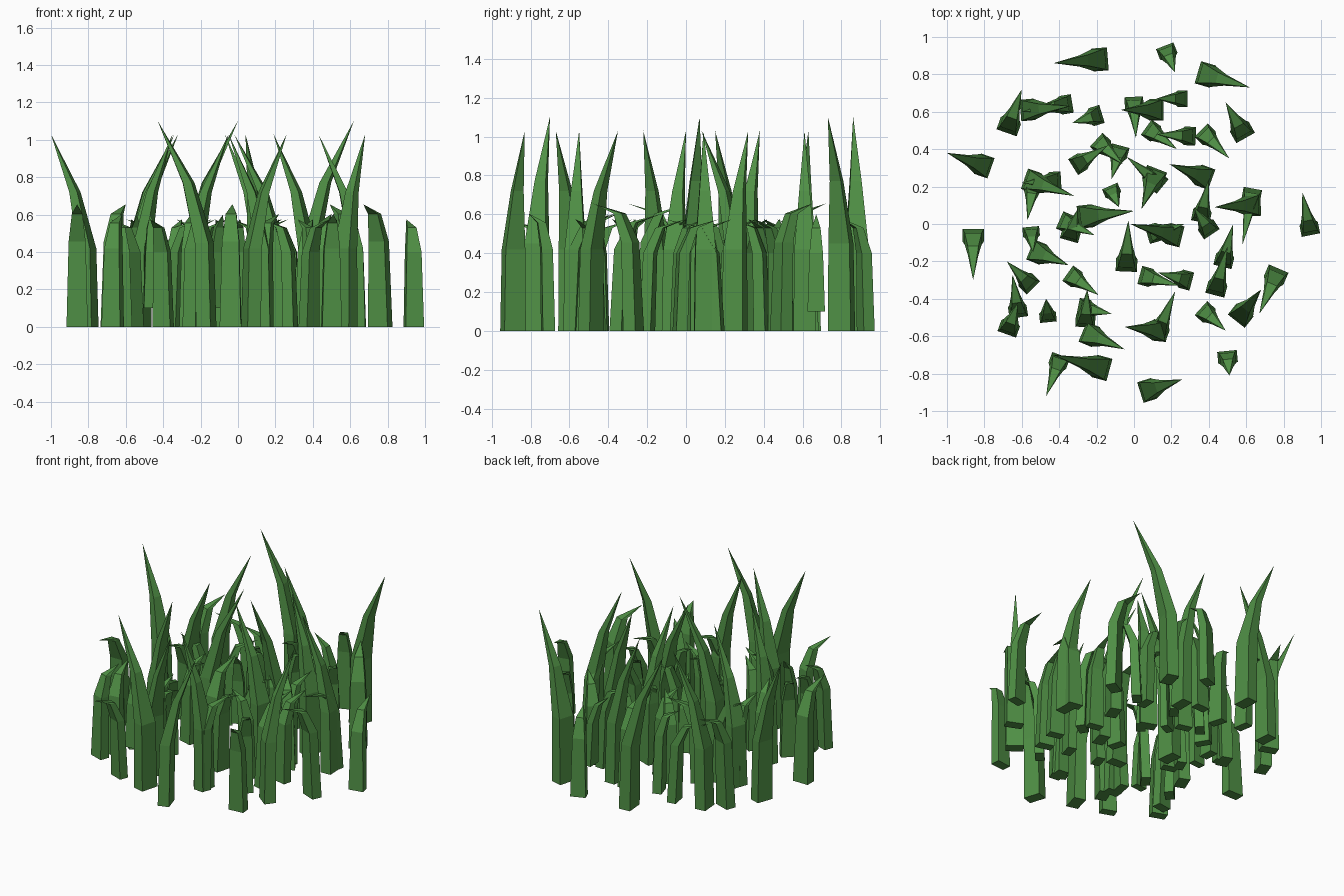
import bpy, bmesh
from mathutils import Vector

green = bpy.data.materials.new("grass_green")
green.diffuse_color = (0.08, 0.28, 0.06, 1)

# Blade profiles: (fraction of reach, height, width, thickness); the last row is the tip
TALL = [(0, 0, .115, .075), (.04, .42, .105, .07), (.36, .72, .055, .045), (1, 1.03, 0, 0)]
HOOK = [(0, 0, .10, .06), (.08, .40, .08, .055), (.34, .53, .05, .04), (1, .575, 0, 0)]
SHORT = [(0, .1, .09, .05), (.1, .4, .07, .045), (.4, .53, .045, .035), (1, .6, 0, 0)]


def blade(name, profile, bx, by, tx, ty, s=1.0):
    """Four-sided tapering blade from base (bx, by), leaning to tip (tx, ty)."""
    lean = Vector((tx - bx, ty - by, 0))
    out = lean.normalized()
    side = Vector((-out.y, out.x, 0))
    bm = bmesh.new()
    rings = []
    for f, z, w, t in profile[:-1]:
        c = Vector((bx, by, z * s)) + lean * f
        rings.append([bm.verts.new(c + side * (w * s * i / 2) + out * (t * s * j / 2))
                      for i, j in ((-1, -1), (1, -1), (1, 1), (-1, 1))])
    tip = bm.verts.new((tx, ty, profile[-1][1] * s))
    bm.faces.new(rings[0])
    for a, b in zip(rings, rings[1:]):
        for k in range(4):
            bm.faces.new((a[k], a[(k + 1) % 4], b[(k + 1) % 4], b[k]))
    for k in range(4):
        bm.faces.new((rings[-1][k], rings[-1][(k + 1) % 4], tip))
    bmesh.ops.recalc_face_normals(bm, faces=bm.faces)
    me = bpy.data.meshes.new(name)
    bm.to_mesh(me)
    bm.free()
    me.materials.append(green)
    bpy.context.collection.objects.link(bpy.data.objects.new(name, me))


# Placement of each kind: base x, y, tip x, y
large_tall = [(-.18, .88, -.43, .86), (.38, .80, .62, .73),
              (-.26, .04, 0, .07), (-.17, -.77, -.43, -.70)]
tall = [(-.57, .61, -.34, .63), (.12, .61, -.07, .61),
        (-.80, .31, -1, .38), (-.55, .23, -.32, .15), (.38, .25, .19, .32),
        (-.24, -.59, -.05, -.67), (-.52, -.15, -.35, -.22),
        (.07, -.89, .26, -.83), (.57, -.49, .68, -.35), (.14, -.57, -.05, -.55),
        (.22, -.06, -.02, 0), (.64, .10, .43, .09), (.11, .26, .04, .08)]
large_hook = [(-.67, .52, -.60, .72), (-.86, -.06, -.86, -.30), (.76, -.27, .67, -.48),
              (.58, .49, .49, .65), (-.04, -.22, -.03, .02)]
hook = [(.175, .925, .22, .81), (-.36, .64, -.60, .60), (-.20, .58, -.33, .54),
        (0, .65, .01, .46), (.38, .48, .51, .35), (.30, .47, .12, .48),
        (.09, .50, .23, .40), (-.30, .32, -.14, .42), (-.08, .39, -.12, .24),
        (-.18, .43, -.06, .32), (-.42, .23, -.60, .22), (-.54, .21, -.57, .02),
        (.13, .22, -.04, .36), (-.37, .01, -.21, -.06), (-.34, -.06, -.30, .08),
        (-.56, -.32, -.68, -.20), (-.62, -.47, -.65, -.27),
        (-.33, -.28, -.19, -.38), (-.27, -.45, -.12, -.48), (-.40, -.73, -.47, -.92),
        (.38, -.47, .49, -.57), (.06, -.28, .24, -.33), (.28, -.30, .13, -.26),
        (.48, -.20, .53, 0), (.10, -.05, .27, 0), (.36, .04, .40, .24),
        (.40, -.03, .32, .09), (.63, .16, .58, -.11), (.94, -.03, .90, .17)]
# Hooked blades leaning towards the back, plus one upright front blade
back_hook = [(-.67, -.56, -.62, -.42), (-.26, -.52, -.25, -.35), (.13, -.58, .22, -.36),
             (.44, -.35, .50, -.12), (.50, -.71, .51, -.81)]
short = [(.26, .67, .12, .67), (-.12, .18, -.08, .09), (-.46, -.50, -.47, -.40),
         (-.55, -.04, -.54, -.15)]

for name, profile, spots, s in (("large_tall_blade", TALL, large_tall, 1.07),
                                ("tall_blade", TALL, tall, 1.0),
                                ("large_hooked_blade", HOOK, large_hook, 1.14),
                                ("hooked_blade", HOOK, hook, 1.0),
                                ("back_hooked_blade", HOOK, back_hook, 1.05),
                                ("short_blade", SHORT, short, 1.0)):
    for spot in spots:
        blade(name, profile, *spot, s)
